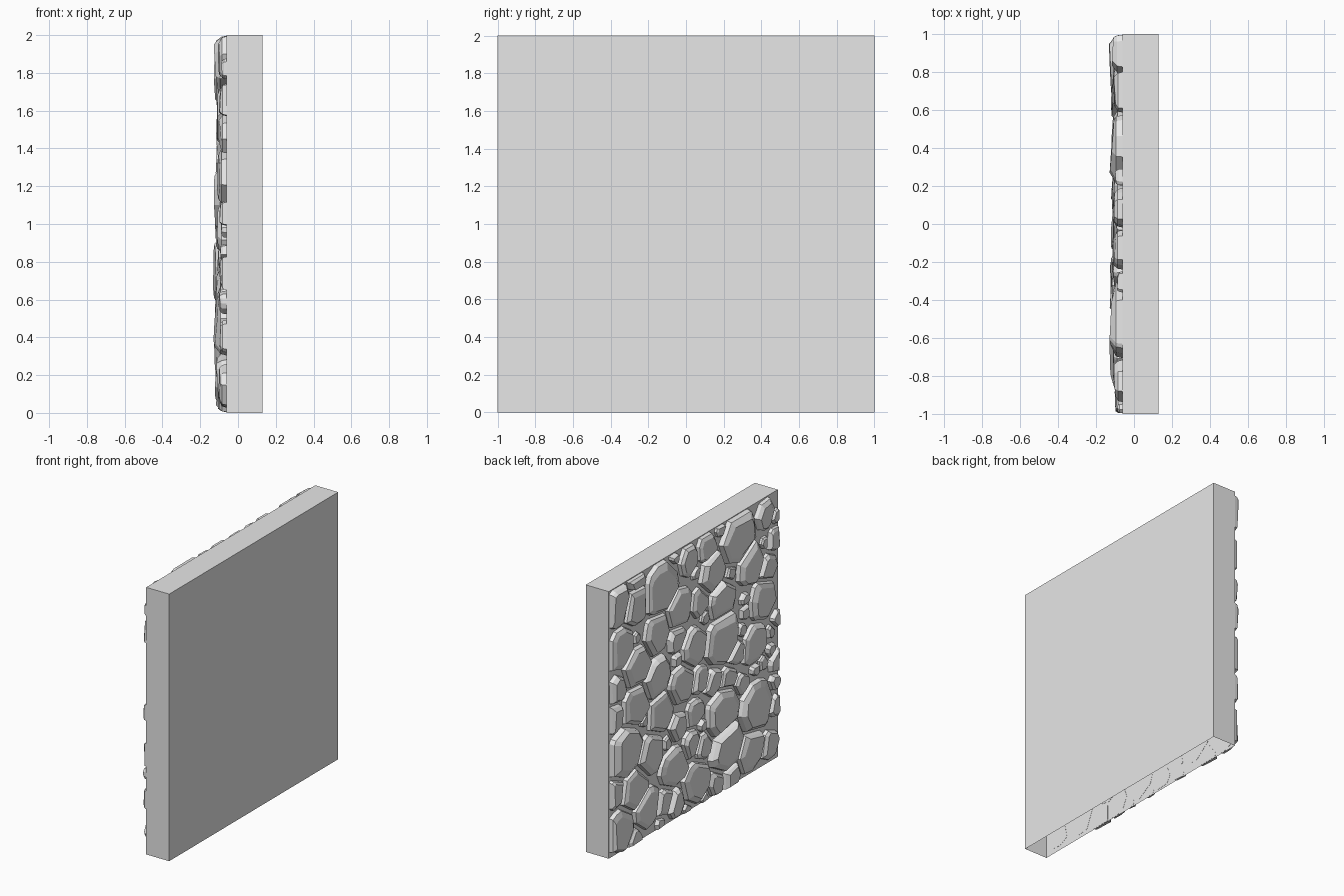
import bpy, bmesh, math, random
from mathutils import Vector

random.seed(4)
cube = bpy.data.objects.get("Cube")
if cube:
    bpy.data.objects.remove(cube, do_unlink=True)

WALL_X = -0.06      # face that carries the stones
BACK_X = 0.13
GAP = 0.012         # half the joint between two stones

# Stone centres (y, z) grouped by size
boulders = [(-.5, 1.83), (.41, 1.8), (-.31, 1.15), (-.32, .59), (-.71, .49),
            (-.37, .32), (.84, .74)]
cobbles = [(-.65, 1.58), (-.2, 1.69), (.19, 1.57), (-.31, 1.43), (-.79, 1.26),
           (-.7, .96), (.45, 1.48), (.88, 1.53), (.7, 1.33), (.45, 1.15),
           (.17, 1), (.72, 1.03), (.41, .87), (-.65, .19), (.53, .61),
           (.26, .41), (.72, .42), (0, .19), (.57, .22), (.89, .17),
           (.02, 1.21), (.9, 1.86), (.71, 1.8)]
small_stones = [(-.83, 1.88), (-.86, 1.47), (-.13, 1.9), (.08, 1.88),
                (.7, 1.95), (-.05, 1.53), (-.47, .99), (.22, 1.35),
                (-.05, .94), (-.21, .86), (-.38, .82), (.92, 1.24),
                (.95, 1.03), (.01, .72), (.2, .69), (-.88, .14), (.05, .5),
                (-.11, .43), (-.25, .1), (-.42, .09), (.37, .18), (.22, .12),
                (.95, .47)]


def new_material(name, color):
    mat = bpy.data.materials.new(name)
    mat.use_nodes = True
    mat.diffuse_color = color
    mat.node_tree.nodes["Principled BSDF"].inputs["Base Color"].default_value = color
    return mat


def finish(bm, name, mat):
    mesh = bpy.data.meshes.new(name)
    bm.to_mesh(mesh)
    bm.free()
    mesh.materials.append(mat)
    obj = bpy.data.objects.new(name, mesh)
    bpy.context.collection.objects.link(obj)
    return obj


def clip(poly, normal, limit):
    """Keep the part of a polygon where p . normal <= limit."""
    out = []
    for i, b in enumerate(poly):
        a = poly[i - 1]
        da, db = a.dot(normal) - limit, b.dot(normal) - limit
        if da * db < 0:
            out.append(a.lerp(b, da / (da - db)))
        if db <= 0:
            out.append(b)
    return out


def outline(index, stones):
    """Irregular polygon around one stone, cut back against its neighbours."""
    c, r, _ = stones[index]
    turn = random.random() * math.tau
    sides = 9 if r > .1 else 7
    poly = []
    for k in range(sides):
        a = turn + math.tau * (k + random.uniform(-.25, .25)) / sides
        poly.append(c + Vector((math.cos(a), math.sin(a))) * r * random.uniform(1.1, 1.25))
    for j, (other, s, _) in enumerate(stones):
        d = other - c
        if j != index and d.length < 2 * (r + s):
            n = d.normalized()
            reach = (d.length_squared + r * r - s * s) / (2 * d.length)
            poly = clip(poly, n, c.dot(n) + reach - GAP)
    for n, limit in (((1, 0), .995), ((-1, 0), .995), ((0, 1), 1.995), ((0, -1), -.005)):
        poly = clip(poly, Vector(n), limit)
    return [p for i, p in enumerate(poly) if (p - poly[i - 1]).length > .018]


def add_stone(bm, poly, r, height):
    """Sloped sides, a wide chamfer and a slightly tilted flat top."""
    mid = sum(poly, Vector((0, 0))) / len(poly)
    tilt = Vector((random.uniform(-1, 1), random.uniform(-1, 1))) * .08
    shift = Vector((random.uniform(-1, 1), random.uniform(-1, 1))) * r * .08
    rings = []
    for scale, rise, lean in ((1, -.03, 0), (.95, .6, 0), (.74, 1, 1)):
        ring = []
        for p in poly:
            q = mid + (p - mid) * scale + shift * lean
            x = WALL_X - height * rise - tilt.dot(q - mid) * lean
            ring.append(bm.verts.new((x, q.x, q.y)))
        rings.append(ring)
    bm.faces.new(rings[0])
    bm.faces.new(rings[-1])
    for low, high in zip(rings, rings[1:]):
        for i in range(len(poly)):
            bm.faces.new((low[i - 1], low[i], high[i], high[i - 1]))


grey = new_material("stone_grey", (.8, .8, .8, 1))

# Wall slab, open underneath
bm = bmesh.new()
bmesh.ops.create_cube(bm, size=2)
for v in bm.verts:
    v.co.x = BACK_X if v.co.x > 0 else WALL_X
    v.co.z += 1
bm.normal_update()
bmesh.ops.delete(bm, geom=[f for f in bm.faces if f.normal.z < -.5], context='FACES')
finish(bm, "wall_slab", grey)

# Listed stones, then pebbles filling the spaces between them
stones = []
for group, radius, height in ((boulders, .19, .062), (cobbles, .145, .048),
                              (small_stones, .1, .042)):
    for y, z in group:
        stones.append((Vector((y, z)), radius, height * random.uniform(.88, 1.08)))
for _ in range(1500):
    p = Vector((random.uniform(-.97, .97), random.uniform(.03, 1.97)))
    room = min((p - c).length - r for c, r, _ in stones)
    if room > .04:
        stones.append((p, min(room, .085), random.uniform(.025, .038)))

bm = bmesh.new()
for i, (c, r, h) in enumerate(stones):
    shape = outline(i, stones)
    if len(shape) > 2:
        add_stone(bm, shape, r, h)
bmesh.ops.recalc_face_normals(bm, faces=bm.faces)
finish(bm, "facing_stones", grey)
